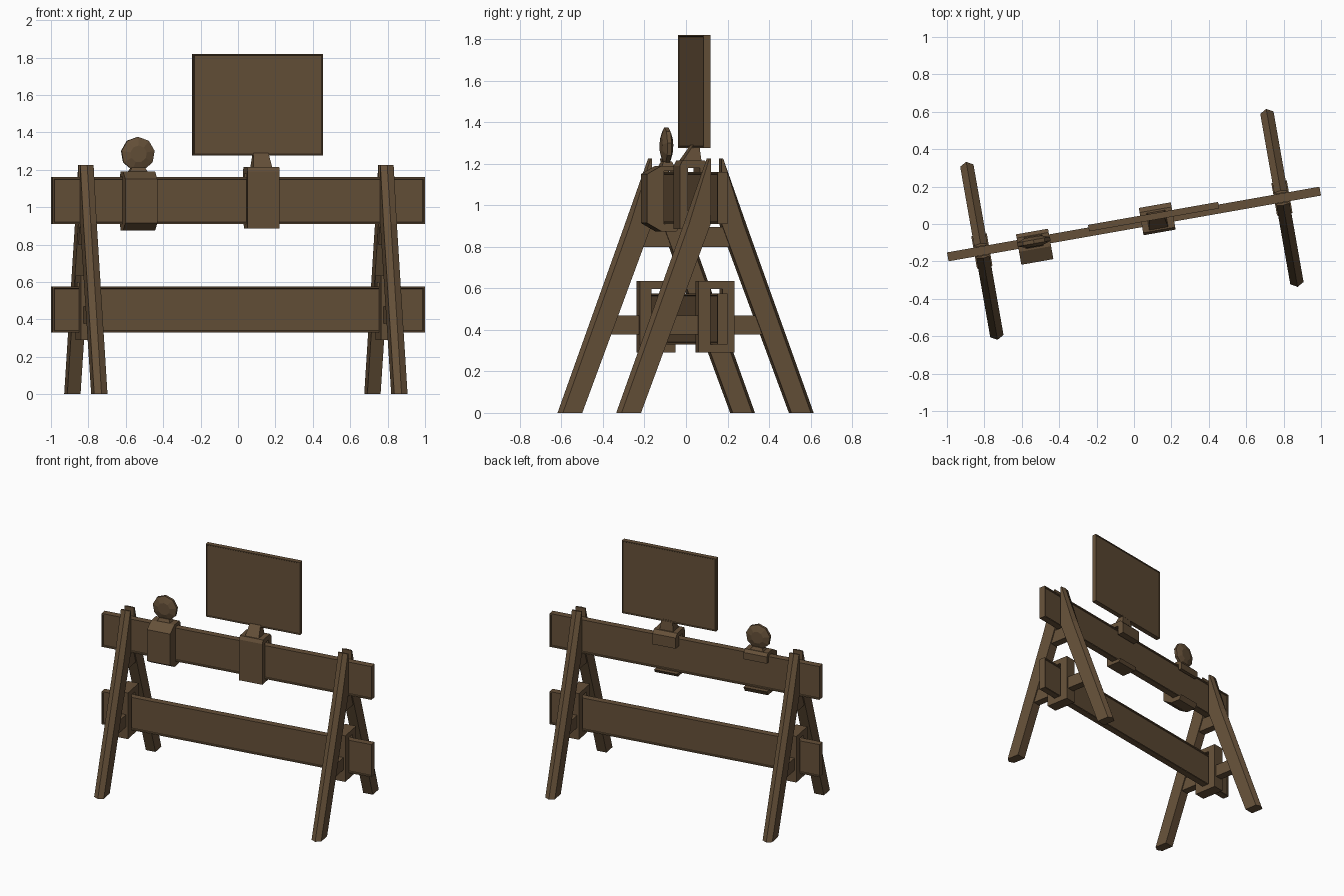
import bpy, bmesh
from math import radians, sin, cos, pi
from mathutils import Matrix

if "Cube" in bpy.data.objects:
    bpy.data.objects.remove(bpy.data.objects["Cube"])

TURN = Matrix.Rotation(radians(10), 4, 'Z')   # whole barrier is turned 10 degrees
wood = bpy.data.materials.new("brown_wood")
wood.diffuse_color = (0.13, 0.08, 0.04, 1)
wood.use_nodes = True
wood.node_tree.nodes["Principled BSDF"].inputs["Base Color"].default_value = wood.diffuse_color


def finish(name, bm):
    bmesh.ops.recalc_face_normals(bm, faces=bm.faces)
    bm.transform(TURN)
    me = bpy.data.meshes.new(name)
    bm.to_mesh(me)
    bm.free()
    me.materials.append(wood)
    ob = bpy.data.objects.new(name, me)
    bpy.context.collection.objects.link(ob)
    return ob


def add_box(bm, x, y, z):
    """Box from three (min, max) ranges."""
    size = [b - a for a, b in (x, y, z)]
    mid = [(a + b) / 2 for a, b in (x, y, z)]
    m = Matrix.Translation(mid) @ Matrix.Diagonal((*size, 1))
    return bmesh.ops.create_cube(bm, size=1, matrix=m)


def loft(bm, rings):
    """Skin equal-length rings of points and cap both ends."""
    vs = [[bm.verts.new(p) for p in r] for r in rings]
    n = len(rings[0])
    for a, b in zip(vs, vs[1:]):
        for i in range(n):
            bm.faces.new((a[i], a[(i + 1) % n], b[(i + 1) % n], b[i]))
    bm.faces.new(vs[0][::-1])
    bm.faces.new(vs[-1])


def panel(name, x, y, z, rim, depth):
    """Board with a recessed panel inside a narrow rim on both faces."""
    bm = bmesh.new()
    add_box(bm, x, y, z)
    bm.normal_update()
    faces = [f for f in bm.faces if abs(f.normal.y) > 0.9]
    bmesh.ops.inset_individual(bm, faces=faces, thickness=rim, depth=0)
    bmesh.ops.inset_individual(bm, faces=faces, thickness=0.004, depth=-depth)
    finish(name, bm)


def rect(x, y, z):
    return [(x[0], y[0], z), (x[1], y[0], z), (x[1], y[1], z), (x[0], y[1], z)]


# Two long boards
for name, z in (("upper_board", (0.91, 1.16)), ("lower_board", (0.33, 0.575))):
    panel(name, (-1.011, 1.011), (-0.024, 0.024), z, 0.012, 0.008)

# Trestles: pentagonal legs, crossbars and a holder for the lower board
for side, u in (("left", -0.826), ("right", 0.803)):
    for end, s in (("front", 1), ("back", -1)):
        bm = bmesh.new()
        rings = []
        for z, ridge, edge, inner in ((0, -0.483, -0.463, -0.368),
                                      (0.91, -0.153, -0.133, -0.027),
                                      (1.225, -0.04, -0.034, -0.026)):
            rings.append([(u - 0.036, s * inner, z), (u - 0.036, s * edge, z),
                          (u, s * ridge, z), (u + 0.036, s * edge, z),
                          (u + 0.036, s * inner, z)])
        loft(bm, rings)
        finish(f"{side}_{end}_leg", bm)
        bm = bmesh.new()
        add_box(bm, (u - 0.028, u + 0.028), sorted((s * -0.27, s * -0.07)), (0.378, 0.47))
        finish(f"{side}_{end}_lower_crossbar", bm)
    bm = bmesh.new()
    add_box(bm, (u - 0.028, u + 0.028), (-0.12, 0.12), (0.80, 0.895))
    finish(f"{side}_upper_crossbar", bm)
    bm = bmesh.new()
    w = (u - 0.042, u + 0.042)
    for y, z in (((-0.088, -0.03), (0.29, 0.635)), ((0.03, 0.088), (0.29, 0.635)),
                 ((-0.03, 0.03), (0.29, 0.33)), ((-0.03, 0.03), (0.597, 0.635))):
        add_box(bm, w, y, z)
    finish(f"{side}_board_holder", bm)

# C-shaped clamps hooked over the upper board, given as (y, z) profiles
clamps = {
    "sign_clamp": (0.127, [(-0.068, 0.885), (-0.068, 1.19), (-0.055, 1.215), (0.055, 1.215),
                           (0.08, 1.19), (0.08, 1.11), (0.03, 1.11), (0.03, 1.18),
                           (-0.028, 1.18), (-0.028, 0.909), (0.055, 0.909), (0.04, 0.885)]),
    "lamp_clamp": (-0.544, [(-0.11, 0.915), (-0.11, 1.15), (-0.04, 1.19), (0.035, 1.19),
                            (0.055, 1.17), (0.055, 1.12), (0.03, 1.12), (0.03, 1.165),
                            (-0.028, 1.165), (-0.028, 0.909), (0.055, 0.909),
                            (0.035, 0.875), (-0.04, 0.875)]),
}
for name, (u, prof) in clamps.items():
    bm = bmesh.new()
    loft(bm, [[(u + d, y, z) for y, z in prof] for d in (-0.087, 0.087)])
    finish(name, bm)

# Sign and its tapered neck
panel("sign_panel", (-0.243, 0.463), (0.003, 0.038), (1.277, 1.82), 0.008, 0.004)
bm = bmesh.new()
loft(bm, [rect((0.074, 0.178), (-0.05, 0.045), 1.21),
          rect((0.086, 0.166), (0.006, 0.036), 1.29)])
finish("sign_neck", bm)

# Nine-sided lamp with bulging lenses
u, zc = -0.544, 1.285
bm = bmesh.new()
rings = []
for y, r in ((-0.026, 0.045), (-0.015, 0.078), (-0.01, 0.091),
             (0.01, 0.091), (0.015, 0.078), (0.026, 0.045)):
    rings.append([(u + r * cos(pi / 2 + i * 2 * pi / 9), y, zc + r * sin(pi / 2 + i * 2 * pi / 9))
                  for i in range(9)])
loft(bm, rings)
finish("lamp", bm)
bm = bmesh.new()
loft(bm, [rect((u - 0.052, u + 0.052), (-0.032, 0.032), 1.185),
          rect((u - 0.035, u + 0.035), (-0.02, 0.02), 1.212)])
finish("lamp_neck", bm)
